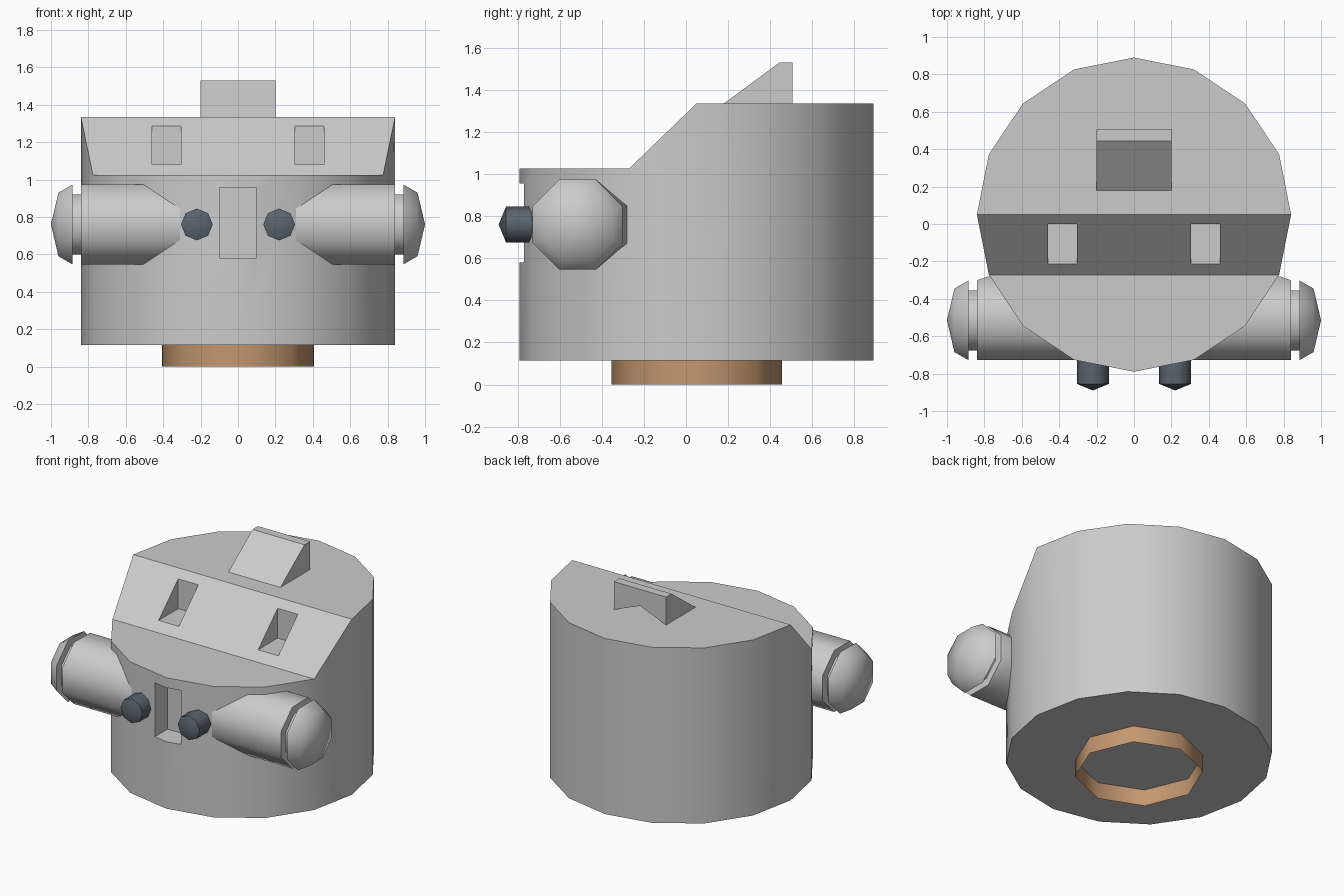
import bpy, bmesh
from math import cos, sin, tau, pi, radians

if "Cube" in bpy.data.objects:
    bpy.data.objects.remove(bpy.data.objects["Cube"])


def finish(name, bm, smooth=None, colour=None, mirror=False, normals=True):
    if normals:
        bmesh.ops.recalc_face_normals(bm, faces=bm.faces[:])
    me = bpy.data.meshes.new(name)
    bm.to_mesh(me)
    bm.free()
    ob = bpy.data.objects.new(name, me)
    bpy.context.collection.objects.link(ob)
    if mirror:
        ob.modifiers.new("Mirror", 'MIRROR')
    if colour:
        mat = bpy.data.materials.new(name + "_colour")
        mat.diffuse_color = (*colour, 1)
        mat.use_nodes = True
        mat.node_tree.nodes["Principled BSDF"].inputs["Base Color"].default_value = mat.diffuse_color
        me.materials.append(mat)
    if smooth:
        shade(ob, smooth)
    return ob


def activate(ob):
    bpy.ops.object.select_all(action='DESELECT')
    ob.select_set(True)
    bpy.context.view_layer.objects.active = ob


def shade(ob, angle):
    activate(ob)
    bpy.ops.object.shade_smooth_by_angle(angle=radians(angle))


def lathe(axis, centre, sections, n=8, turn=0.0, caps=True):
    """Join (position, radius) sections along an axis; radius 0 is a point."""
    bm = bmesh.new()
    i = 'XYZ'.index(axis)
    rings = []
    for t, r in sections:
        ring = []
        for k in range(n if r else 1):
            a = tau * k / n + turn
            co = [centre[0] + r * cos(a), centre[1] + r * sin(a)]
            co.insert(i, t)
            ring.append(bm.verts.new(co))
        rings.append(ring)
    for a, b in zip(rings, rings[1:]):
        for k in range(n):
            j = (k + 1) % n
            if len(b) == 1:
                bm.faces.new((a[k], a[j], b[0]))
            else:
                bm.faces.new((a[k], a[j], b[j], b[k]))
    if caps:
        for ring in (rings[0], rings[-1]):
            if len(ring) > 1:
                bm.faces.new(ring)
    return bm, rings


def box_cut(target, name, x, y, z):
    bm = bmesh.new()
    bmesh.ops.create_cube(bm, size=1)
    for v in bm.verts:
        v.co = [lo if c < 0 else hi for c, (lo, hi) in zip(v.co, (x, y, z))]
    cutter = finish(name, bm)
    cutter.hide_render = True
    mod = target.modifiers.new("Cut", 'BOOLEAN')
    mod.operation, mod.solver, mod.object = 'DIFFERENCE', 'EXACT', cutter
    activate(target)
    bpy.ops.object.modifier_apply(modifier=mod.name)
    bpy.data.objects.remove(cutter)


# Body: 16-sided drum with a lowered front and sloping brow
bm, (low, top) = lathe('Z', (0, 0.05), [(0.115, 0.84), (1.335, 0.84)], 16, caps=False)
bm.faces.new(low)
for v in top[9:]:
    v.co.z = 1.025
bm.faces.new(top[:9])
bm.faces.new((top[8], top[9], top[15], top[0]))
bm.faces.new(top[9:])
body = finish("body", bm)

# Stepped brow notches and the front slot
box_cut(body, "notch_cutter_right", (0.305, 0.46), (-0.4, 0), (1.08, 1.5))
box_cut(body, "notch_cutter_left", (-0.46, -0.305), (-0.4, 0), (1.08, 1.5))
box_cut(body, "slot_cutter", (-0.1, 0.1), (-1, -0.63), (0.58, 0.955))
shade(body, 30)

# Neck: open eight-sided collar
bm, _ = lathe('Z', (0, 0.05), [(0, 0.405), (0.116, 0.405)], caps=False)
finish("neck_collar", bm, 50, (0.55, 0.31, 0.16))

# Side barrels, blended into the body at the rear
bm, rings = lathe('X', (-0.515, 0.76), [(0.25, 0.231), (0.78, 0.231), (0.84, 0.231)], turn=pi / 8)
for ring in rings[:2]:
    for k in (0, 7):
        ring[k].co.y = -0.28
finish("side_barrels", bm, 50, mirror=True)

# Recessed collars and domed end caps
r8 = 1 / cos(pi / 8)
bm, _ = lathe('X', (-0.515, 0.76), [(0.82, 0.16 * r8), (0.9, 0.16 * r8)], turn=pi / 8)
finish("barrel_collars", bm, 50, mirror=True)
bm, _ = lathe('X', (-0.515, 0.76), [(0.885, 0.213 * r8), (0.96, 0.17 * r8), (1.0, 0)], turn=pi / 8)
finish("barrel_caps", bm, 50, mirror=True)

# Dark front pegs
bm, _ = lathe('Y', (0.22, 0.76), [(-0.68, 0.085), (-0.855, 0.085), (-0.89, 0)])
finish("front_pegs", bm, 50, (0.1, 0.13, 0.16), mirror=True)

# Top wedge: hollow shell with a notched back
bm = bmesh.new()
profile = [(0.18, 1.335), (0.445, 1.53), (0.505, 1.53), (0.505, 1.335)]
left, right = ([bm.verts.new((x, y, z)) for y, z in profile] for x in (-0.2, 0.2))
for k in range(2):
    bm.faces.new((left[k], right[k], right[k + 1], left[k + 1]))
bm.faces.new(left)
bm.faces.new(right)
peak = bm.verts.new((0, 0.505, 1.415))
bm.faces.new((left[2], right[2], right[3], peak, left[3]))
finish("top_wedge", bm)
